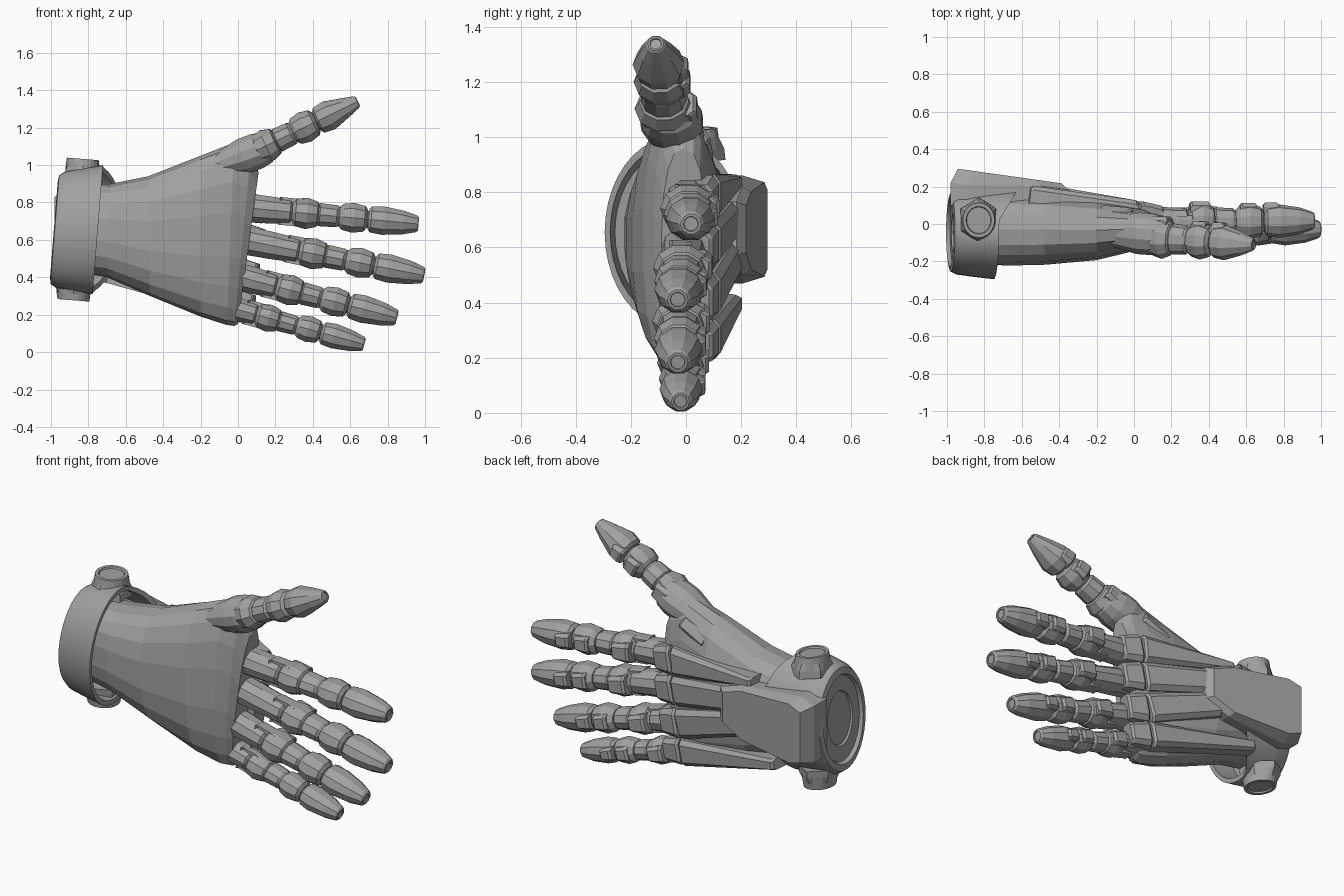
import bpy, bmesh, math
from mathutils import Vector as V

if "Cube" in bpy.data.objects:
    bpy.data.objects.remove(bpy.data.objects["Cube"])

grey = bpy.data.materials.new("metal_grey")
grey.diffuse_color = (0.36, 0.36, 0.36, 1)
grey.use_nodes = True
grey.node_tree.nodes["Principled BSDF"].inputs["Base Color"].default_value = grey.diffuse_color


def loft(name, rings, smooth=False):
    """Skin a list of equal-length point rings and cap both ends."""
    bm = bmesh.new()
    rows = [[bm.verts.new(p) for p in r] for r in rings]
    n = len(rows[0])
    for a, b in zip(rows, rows[1:]):
        for i in range(n):
            bm.faces.new((a[i], a[(i + 1) % n], b[(i + 1) % n], b[i]))
    bm.faces.new(rows[0])
    bm.faces.new(rows[-1])
    bmesh.ops.recalc_face_normals(bm, faces=bm.faces)
    me = bpy.data.meshes.new(name)
    bm.to_mesh(me)
    bm.free()
    me.materials.append(grey)
    ob = bpy.data.objects.new(name, me)
    bpy.context.collection.objects.link(ob)
    if smooth:
        bpy.ops.object.select_all(action='DESELECT')
        ob.select_set(True)
        bpy.context.view_layer.objects.active = ob
        bpy.ops.object.shade_smooth_by_angle(angle=math.radians(30))
    return ob


def frame(p0, p1, hint=(0, 1, 0)):
    d = (p1 - p0).normalized()
    hint = V(hint)
    back = (hint - d * d.dot(hint)).normalized()
    return d, back, d.cross(back)


def tube(name, p0, p1, stations, n=10):
    """Faceted tube from p0 towards p1; stations are (distance, side radius, back radius)."""
    d, back, side = frame(p0, p1)
    angs = [(i + 0.5) * math.tau / n for i in range(n)]
    return loft(name, [[p0 + d * s + side * (a * math.cos(t)) + back * (b * math.sin(t))
                        for t in angs] for s, a, b in stations])


def plate(name, p0, p1, w0, w1, h, hint=(0, 1, 0)):
    """Raised armour plate with chamfered long edges; p0, p1 lie on its outer face."""
    p0, p1 = V(p0), V(p1)
    d, back, side = frame(p0, p1, hint)
    rings = []
    for p, w, e in ((p0, w0, 1), (p0 + d * 0.012, w0, 0), (p1 - d * 0.012, w1, 0), (p1, w1, 1)):
        q = p - back * (0.012 * e)
        rings.append([q - side * w - back * h, q - side * w - back * 0.022, q - side * w * 0.65,
                      q + side * w * 0.65, q + side * w - back * 0.022, q + side * w - back * h])
    return loft(name, rings)


# palm, widening from the wrist to the knuckles
def palm_ring(lx, lz, hx, hz, y0, y1, n=18):
    ring = []
    for i in range(n):
        t = (i + 0.5) * math.tau / n
        c, s = [math.copysign(abs(f(t)) ** 0.8, f(t)) for f in (math.cos, math.sin)]
        k = 0.5 + 0.5 * s
        ring.append((lx + (hx - lx) * k, (y0 + y1) / 2 + (y1 - y0) / 2 * c, lz + (hz - lz) * k))
    return ring


loft("palm", [palm_ring(*s) for s in (
    (-0.88, 0.43, -0.88, 0.89, -0.20, 0.13), (-0.70, 0.40, -0.68, 0.90, -0.225, 0.165),
    (-0.47, 0.30, -0.48, 0.94, -0.22, 0.16), (-0.20, 0.19, -0.20, 1.05, -0.195, 0.13),
    (-0.06, 0.145, -0.02, 1.12, -0.155, 0.10), (-0.02, 0.14, 0.07, 1.08, -0.12, 0.085),
    (0.00, 0.15, 0.11, 0.96, -0.09, 0.075))])

# thumb root, blending the palm into the thumb
tube("thumb_root", V((-0.25, -0.03, 0.945)), V((0.17, -0.06, 1.10)),
     [(0, 0.03, 0.04), (0.15, 0.065, 0.085), (0.30, 0.10, 0.115), (0.37, 0.10, 0.115),
      (0.43, 0.088, 0.10), (0.46, 0.06, 0.07)], 12)


# fingers: every distance is measured back from the tip
def finger(name, base, tip, k=1.0, tip_r=0.047, fat=1.0):
    base, tip = V(base), V(tip)
    d, back, side = frame(base, tip)
    length = (tip - base).length

    def seg(part, pts):
        tube(f"{name}_{part}", tip, tip + d, [(-s * k, a * k * fat, b * k * fat) for s, a, b in pts])

    r = tip_r
    seg("tip", [(0.27, 0.055, 0.060), (0.255, 0.073, 0.080), (0.19, 0.080, 0.089),
                (0.08, r + 0.019, r + 0.025), (0.01, r, r), (0, r * 0.8, r * 0.8),
                (0, r * 0.6, r * 0.6), (0.006, r * 0.55, r * 0.55)])
    seg("middle", [(0.425, 0.056, 0.062), (0.405, 0.074, 0.082), (0.35, 0.084, 0.094),
                   (0.29, 0.072, 0.078), (0.275, 0.052, 0.056)])
    seg("neck", [(0.55, 0.05, 0.055), (0.53, 0.065, 0.078), (0.44, 0.062, 0.072), (0.42, 0.05, 0.05)])
    seg("joint", [(0.68, 0.055, 0.06), (0.66, 0.078, 0.090), (0.60, 0.088, 0.104),
                  (0.545, 0.071, 0.084), (0.53, 0.05, 0.055)])
    seg("pins", [(0.72, 0.050, 0.055), (0.22, 0.047, 0.05)])
    end = length - 0.69 * k
    tube(f"{name}_root", base, tip, [(0, 0.082 * k, 0.082 * k), (end * 0.6, 0.077 * k, 0.083 * k),
         (end, 0.069 * k, 0.077 * k), (end + 0.015, 0.052 * k, 0.056 * k)])
    # armour on the back of each segment
    for part, a, b, w, h in (("tip", 0.275, 0.19, 0.042, 0.099), ("middle", 0.40, 0.31, 0.048, 0.099),
                             ("joint", 0.67, 0.56, 0.055, 0.110)):
        h *= fat
        plate(f"{name}_{part}_armour", tip - d * a * k + back * h * k,
              tip - d * b * k + back * h * k, w * k * fat, w * k * 0.85 * fat, 0.05)
    # side hinges between the joint and the root
    for sgn in (-1, 1):
        p = tip + side * sgn * 0.060 * k + back * 0.035 * k
        plate(f"{name}_hinge", p - d * 0.75 * k, p - d * 0.62 * k, 0.014, 0.014, 0.07 * k)


finger("index_finger", (-0.04, 0.005, 0.78), (0.965, 0.018, 0.685))
finger("middle_finger", (-0.05, -0.005, 0.615), (0.995, -0.03, 0.41))
finger("ring_finger", (-0.08, -0.015, 0.425), (0.85, -0.03, 0.183), 0.98)
finger("little_finger", (-0.12, -0.01, 0.26), (0.675, -0.02, 0.041), 0.88)
finger("thumb", (0.06, -0.07, 1.06), (0.64, -0.11, 1.34), 0.90, 0.034, 1.18)

# knuckle blocks and the long plates across the back of the hand
for name, z0, x0, z1, x1, w0, w1 in (("index", 0.84, -0.55, 0.78, 0.02, 0.025, 0.083),
                                     ("middle", 0.71, -0.45, 0.61, 0.01, 0.07, 0.084),
                                     ("ring", 0.57, -0.45, 0.425, -0.02, 0.07, 0.084),
                                     ("little", 0.40, -0.70, 0.265, -0.04, 0.03, 0.074)):
    plate(f"{name}_back_plate", (x0, 0.205, z0), (x1, 0.125, z1), w0, w1, 0.09)
    plate(f"{name}_knuckle", (x1 + 0.01, 0.122, z1), (x1 + 0.13, 0.095, z1 - 0.025), w1, w1 * 0.85, 0.08)
plate("thumb_back_plate", (-0.19, 0.085, 0.95), (-0.02, 0.075, 1.02), 0.05, 0.04, 0.04, (0, 0.85, 0.5))

# wrist cuff: flared oval ring with a stepped, recessed end
profile = ((-0.955, 0.01), (-0.955, 0.43), (-0.965, 0.45), (-0.965, 0.70), (-0.985, 0.73),
           (-0.98, 0.84), (-0.95, 0.90), (-0.86, 0.95), (-0.75, 1.0), (-0.75, 0.92),
           (-0.89, 0.85), (-0.89, 0.01))
cuff = []
for x, r in profile:
    ring = []
    for i in range(40):
        t = i * math.tau / 40
        y, z = -0.045 + 0.25 * r * math.cos(t), 0.655 + 0.345 * r * math.sin(t)
        reach = 0.7 * max(0, y - 0.02) if x > -0.8 else 0
        ring.append((x + 0.08 * (z - 0.65) + reach, y, z))
    cuff.append(ring)
loft("wrist_cuff", cuff, True)


# hexagonal knobs with a dished round cap, above and below the cuff
def knob(name, cx, cz, up):
    rings = []
    for h, r, hexed in ((-0.05, 0.112, 1), (-0.01, 0.108, 1), (0.03, 0.090, 0), (0.065, 0.085, 0),
                        (0.065, 0.068, 0), (0.056, 0.064, 0)):
        ring = []
        for i in range(24):
            t = i * math.tau / 24
            q = r
            if hexed:
                q *= math.cos(math.pi / 6) / math.cos(t % (math.pi / 3) - math.pi / 6)
            x = q * math.sin(t)
            ring.append((cx + x, 0.02 + q * 1.1 * math.cos(t), cz + up * h - 0.08 * x))
        rings.append(ring)
    loft(name, rings)


knob("upper_knob", -0.83, 0.968, 1)
knob("lower_knob", -0.88, 0.342, -1)

# wedge housing on the back of the wrist
outline = ((-0.98, 0.50), (-0.98, 0.83), (-0.89, 0.86), (-0.50, 0.82), (-0.35, 0.765),
           (-0.35, 0.57), (-0.50, 0.50), (-0.89, 0.47))
rings = []
for s, lift in ((1, None), (1, 0.0), (0.88, 1.0)):
    ring = []
    for x, z in outline:
        px, pz = -0.66 + (x + 0.66) * s, 0.665 + (z - 0.665) * s
        top = 0.295 - 0.14 * (px + 0.94)
        y = 0.10 if lift is None else top - (1 - lift) * (0.08 if x < -0.6 else 0.03)
        ring.append((px, y, pz))
    rings.append(ring)
loft("wrist_housing", rings)
